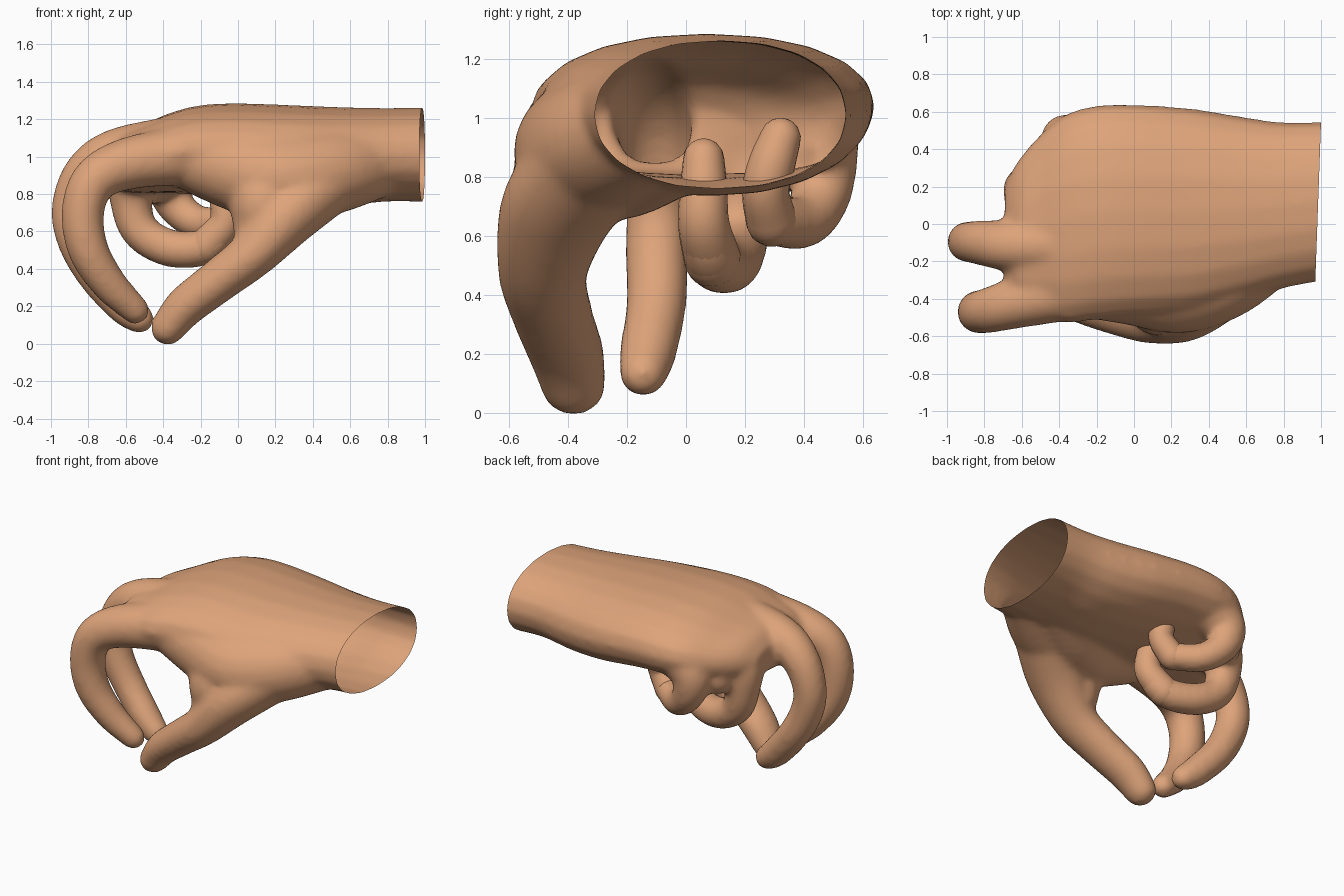
import bpy, bmesh, math
from mathutils import Vector, Quaternion

cube = bpy.data.objects.get("Cube")
if cube:
    bpy.data.objects.remove(cube, do_unlink=True)

skin = bpy.data.materials.new("warm_skin")
skin.use_nodes = True
color = (0.73, 0.37, 0.195, 1)
skin.diffuse_color = color
skin.node_tree.nodes["Principled BSDF"].inputs["Base Color"].default_value = color
SIDES = 20


def loft(bm, rings):
    """Closed skin through a list of point rings."""
    loops = [[bm.verts.new(p) for p in ring] for ring in rings]
    for a, b in zip(loops, loops[1:]):
        for i in range(SIDES):
            j = (i + 1) % SIDES
            bm.faces.new((a[i], a[j], b[j], b[i]))
    bm.faces.new(loops[0][::-1])
    bm.faces.new(loops[-1])


def spline(rows, steps=5):
    """Smooth curve through rows of numbers."""
    vs = [Vector(r) for r in rows]
    vs = [2 * vs[0] - vs[1]] + vs + [2 * vs[-1] - vs[-2]]
    out = []
    for a, b, c, d in zip(vs, vs[1:], vs[2:], vs[3:]):
        for k in range(steps):
            t = k / steps
            out.append(0.5 * (2 * b + (c - a) * t + (2 * a - 5 * b + 4 * c - d) * t * t
                              + (3 * b - a - 3 * c + d) * t ** 3))
    return out + [vs[-2]]


def tube(bm, rows, wide=1.0):
    """Round-ended limb; each row is x, y, z, radius."""
    pts = [(Vector(v[:3]), v[3]) for v in spline(rows)]
    first = (pts[0][0] - pts[1][0]).normalized()
    last = (pts[-1][0] - pts[-2][0]).normalized()
    caps = [math.radians(a) for a in (25, 50, 70, 85)]
    (p, r), (q, s) = pts[0], pts[-1]
    head = [(p + first * r * math.sin(a), r * math.cos(a)) for a in reversed(caps)]
    tail = [(q + last * s * math.sin(a), s * math.cos(a)) for a in caps]
    pts = head + pts + tail
    turn, old, rings = Quaternion(), Vector((0, 0, 1)), []
    for i, (c, r) in enumerate(pts):
        d = (pts[min(i + 1, len(pts) - 1)][0] - pts[max(i - 1, 0)][0]).normalized()
        turn = old.rotation_difference(d) @ turn
        old = d
        ring = []
        for k in range(SIDES):
            a = math.tau * k / SIDES
            o = turn @ Vector((math.cos(a) * r, math.sin(a) * r, 0))
            o.y *= wide
            ring.append(c + o)
        rings.append(ring)
    loft(bm, rings)


def finish(name, bm):
    bmesh.ops.recalc_face_normals(bm, faces=bm.faces)
    mesh = bpy.data.meshes.new(name)
    bm.to_mesh(mesh)
    bm.free()
    mesh.materials.append(skin)
    ob = bpy.data.objects.new(name, mesh)
    bpy.context.collection.objects.link(ob)
    bpy.ops.object.select_all(action="DESELECT")
    ob.select_set(True)
    bpy.context.view_layer.objects.active = ob
    return ob


# Limb paths: x, y, z, radius
thumb = [(0.48, -0.3, 0.87, 0.18), (0.28, -0.43, 0.7, 0.17), (0.09, -0.485, 0.49, 0.132),
         (-0.1, -0.455, 0.34, 0.118), (-0.28, -0.405, 0.2, 0.11), (-0.375, -0.38, 0.085, 0.094)]
web = [(0.12, -0.43, 0.62, 0.15), (0.14, -0.395, 0.78, 0.2), (0.15, -0.2, 0.98, 0.2)]
heel = [(0.55, -0.06, 0.94, 0.21), (0.32, -0.2, 0.86, 0.2), (0.13, -0.27, 0.82, 0.17)]
flank = [(0.75, -0.11, 0.98, 0.2), (0.5, -0.27, 0.92, 0.23), (0.25, -0.34, 0.88, 0.245),
         (0.0, -0.32, 0.93, 0.225), (-0.22, -0.32, 0.99, 0.19)]
index = [(-0.3, -0.35, 1.01, 0.16), (-0.6, -0.415, 0.96, 0.14), (-0.77, -0.46, 0.87, 0.123),
         (-0.83, -0.47, 0.7, 0.115), (-0.8, -0.46, 0.5, 0.11), (-0.69, -0.42, 0.32, 0.097),
         (-0.55, -0.37, 0.18, 0.078)]
middle = [(-0.35, -0.11, 1.06, 0.16), (-0.66, -0.115, 1.01, 0.138), (-0.82, -0.1, 0.9, 0.12),
          (-0.89, -0.095, 0.72, 0.108), (-0.86, -0.1, 0.55, 0.107), (-0.76, -0.1, 0.37, 0.103),
          (-0.61, -0.13, 0.2, 0.097), (-0.53, -0.145, 0.135, 0.083)]
ring = [(-0.35, 0.15, 1.04, 0.16), (-0.54, 0.17, 0.93, 0.15), (-0.57, 0.19, 0.76, 0.115),
        (-0.52, 0.18, 0.6, 0.103), (-0.36, 0.15, 0.51, 0.102), (-0.17, 0.09, 0.52, 0.097),
        (-0.07, 0.06, 0.64, 0.087), (-0.07, 0.06, 0.76, 0.08), (-0.09, 0.06, 0.86, 0.07)]
little = [(-0.22, 0.42, 1.02, 0.17), (-0.36, 0.45, 0.9, 0.14), (-0.34, 0.46, 0.75, 0.105),
          (-0.22, 0.4, 0.65, 0.093), (-0.07, 0.29, 0.65, 0.087), (0.0, 0.27, 0.75, 0.08),
          (0.01, 0.29, 0.84, 0.08), (0.0, 0.32, 0.93, 0.07)]
knuckle_web = [(-0.35, 0.29, 0.97, 0.15), (-0.46, 0.32, 0.86, 0.12)]

# Palm sections: x, centre y, centre z, half width, half height
palm = [(1.1, 0.13, 1.01, 0.42, 0.255), (0.8, 0.1, 1.01, 0.445, 0.25),
        (0.55, 0.08, 1.0, 0.5, 0.265), (0.3, 0.07, 1.01, 0.55, 0.265),
        (0.0, 0.07, 1.035, 0.57, 0.25), (-0.2, 0.06, 1.035, 0.575, 0.24),
        (-0.36, 0.03, 1.02, 0.56, 0.215), (-0.5, -0.01, 0.99, 0.49, 0.185),
        (-0.62, -0.06, 0.97, 0.4, 0.155), (-0.69, -0.09, 0.95, 0.3, 0.09)]


def power(v, e):
    return math.copysign(abs(v) ** e, v)


# Hand body: palm and limbs fused into one skin
bm = bmesh.new()
sections = []
for x, y, z, w, h in spline(palm):
    angles = [math.tau * k / SIDES for k in range(SIDES)]
    sections.append([(x, y + w * power(math.cos(a), 0.92), z + h * power(math.sin(a), 0.92))
                     for a in angles])
loft(bm, sections)
tube(bm, thumb, 1.18)
for path in (web, heel, flank, index, middle, ring[:-2], little[:-3], knuckle_web):
    tube(bm, path)
hand = finish("hand", bm)
fuse = hand.modifiers.new("fuse", "REMESH")
fuse.mode = "VOXEL"
fuse.voxel_size = 0.018
soften = hand.modifiers.new("soften", "SMOOTH")
soften.factor = 0.5
soften.iterations = 16
for name in ("fuse", "soften"):
    bpy.ops.object.modifier_apply(modifier=name)

# Open wrist: trim the end on a slight slant, leaving a hollow cuff
bm = bmesh.new()
bm.from_mesh(hand.data)
bmesh.ops.bisect_plane(bm, geom=bm.verts[:] + bm.edges[:] + bm.faces[:],
                       plane_co=(0.985, 0.13, 1.0), plane_no=(1, -0.036, 0),
                       clear_outer=True)
bm.to_mesh(hand.data)
bm.free()
if not hand.data.materials:
    hand.data.materials.append(skin)
bpy.ops.object.shade_smooth()

# Curled fingertips pressing into the palm
for name, path in (("ring_fingertip", ring[-4:]), ("little_fingertip", little[-4:])):
    bm = bmesh.new()
    tube(bm, path)
    finish(name, bm)
    bpy.ops.object.shade_smooth()
